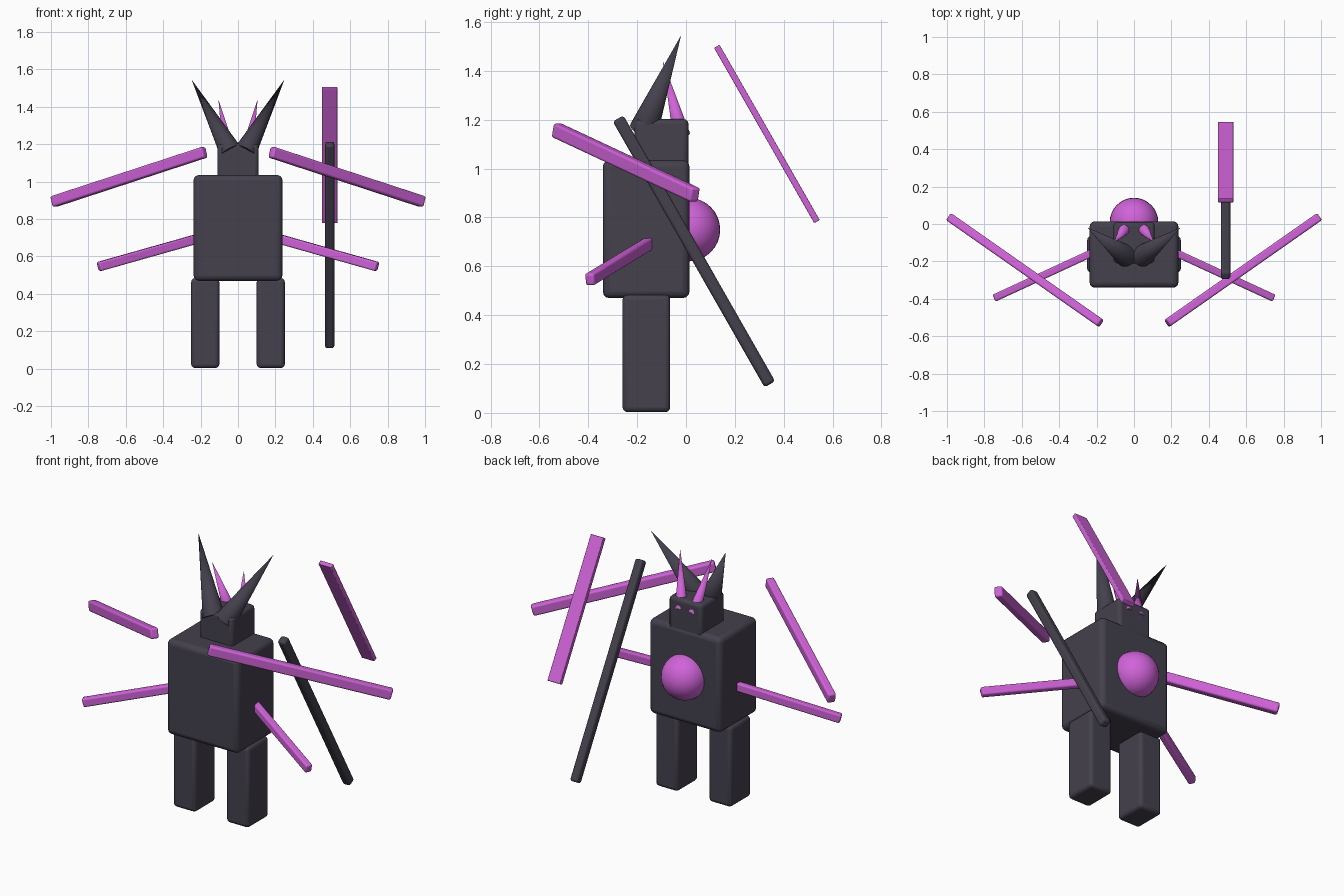
import bpy
import math
from mathutils import Vector

cube = bpy.data.objects.get("Cube")
if cube:
    bpy.data.objects.remove(cube, do_unlink=True)


def material(name, rgb):
    mat = bpy.data.materials.new(name)
    mat.use_nodes = True
    colour = (*rgb, 1)
    mat.diffuse_color = colour
    mat.node_tree.nodes["Principled BSDF"].inputs["Base Color"].default_value = colour
    return mat


DARK = material("charcoal", (0.058, 0.052, 0.074))
PINK = material("orchid pink", (0.63, 0.125, 0.69))


def finish(name, mat):
    obj = bpy.context.object
    obj.name = obj.data.name = name
    obj.data.materials.append(mat)
    bpy.ops.object.shade_smooth_by_angle(angle=math.radians(38))
    return obj


def box(name, mat, centre, size, bevel):
    """Rounded box."""
    bpy.ops.mesh.primitive_cube_add(size=1, location=centre)
    bpy.context.object.scale = size
    bpy.ops.object.transform_apply(location=False, rotation=False, scale=True)
    mod = bpy.context.object.modifiers.new("Rounded edges", 'BEVEL')
    mod.width = bevel
    mod.segments = 3
    return finish(name, mat)


def beam(name, mat, start, end, width, height, bevel):
    """Rounded bar between two points, with its width kept level."""
    a, b = Vector(start), Vector(end)
    obj = box(name, mat, (a + b) / 2, ((b - a).length, width, height), bevel)
    obj.rotation_euler = (b - a).to_track_quat('X', 'Z').to_euler()
    return obj


def spike(name, mat, base, tip, radius):
    """Pointed horn from base to tip."""
    a, b = Vector(base), Vector(tip)
    bpy.ops.mesh.primitive_cone_add(vertices=24, radius1=radius, radius2=0,
                                    depth=(b - a).length, location=(a + b) / 2)
    bpy.context.object.rotation_euler = (b - a).to_track_quat('Z', 'Y').to_euler()
    return finish(name, mat)


# Torso and head
box("torso", DARK, (0, -0.163, 0.752), (0.475, 0.355, 0.565), 0.028)
box("head", DARK, (0, -0.1, 1.1), (0.22, 0.22, 0.205), 0.02)

# Round orb on the back
bpy.ops.mesh.primitive_uv_sphere_add(segments=32, ring_count=16, radius=0.13,
                                     location=(0, 0.01, 0.75))
finish("back_orb", PINK)

# Paired limbs and horns
for side, s in (("left", 1), ("right", -1)):
    box(side + "_leg", DARK, (s * 0.175, -0.162, 0.243), (0.15, 0.195, 0.48), 0.02)
    beam(side + "_upper_arm", PINK, (s * 0.178, -0.53, 1.157),
         (s * 0.988, 0.037, 0.892), 0.046, 0.06, 0.01)
    beam(side + "_lower_arm", PINK, (s * 0.16, -0.125, 0.71),
         (s * 0.745, -0.395, 0.545), 0.04, 0.05, 0.009)
    spike(side + "_large_horn", DARK, (s * 0.04, -0.172, 1.16),
          (s * 0.248, -0.02, 1.545), 0.06)
    spike(side + "_small_horn", PINK, (s * 0.042, -0.018, 1.135),
          (s * 0.105, -0.095, 1.44), 0.036)

# Floating staff and flat blade beside the left arm
beam("staff", DARK, (0.49, -0.278, 1.205), (0.49, 0.343, 0.117), 0.05, 0.05, 0.013)
beam("blade", PINK, (0.49, 0.126, 1.5), (0.49, 0.536, 0.783), 0.084, 0.026, 0.004)
